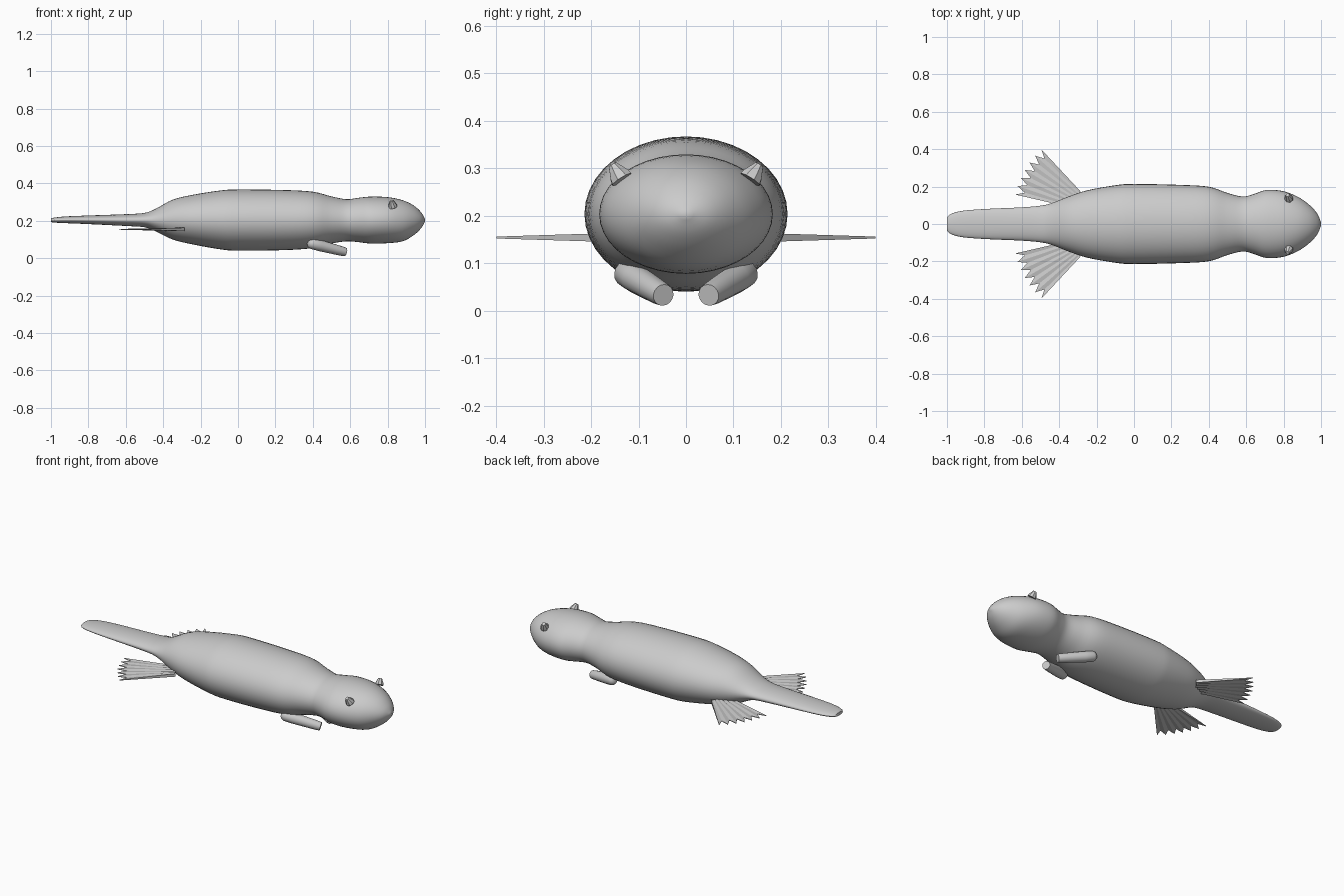
import bpy
import bmesh
from math import sin, cos, pi, radians
from mathutils import Vector

default_cube = bpy.data.objects.get("Cube")
if default_cube:
    bpy.data.objects.remove(default_cube, do_unlink=True)

# Single grey material
grey = bpy.data.materials.new("plain grey")
grey.use_nodes = True
grey.diffuse_color = (0.6, 0.6, 0.6, 1)
grey.node_tree.nodes["Principled BSDF"].inputs["Base Color"].default_value = grey.diffuse_color


def finish(bm, name, smooth_angle):
    """Turn a bmesh into a shaded, coloured object."""
    bmesh.ops.recalc_face_normals(bm, faces=bm.faces)
    mesh = bpy.data.meshes.new(name)
    bm.to_mesh(mesh)
    bm.free()
    mesh.materials.append(grey)
    obj = bpy.data.objects.new(name, mesh)
    bpy.context.collection.objects.link(obj)
    bpy.ops.object.select_all(action="DESELECT")
    obj.select_set(True)
    bpy.context.view_layer.objects.active = obj
    bpy.ops.object.shade_smooth_by_angle(angle=radians(smooth_angle))
    return obj


def bridge(bm, rings):
    """Skin closed rings of equal size and cap both ends."""
    count = len(rings[0])
    for a, b in zip(rings, rings[1:]):
        for i in range(count):
            j = (i + 1) % count
            bm.faces.new((a[i], a[j], b[j], b[i]))
    bm.faces.new(rings[0])
    bm.faces.new(rings[-1])


def smooth_path(points, steps):
    """Catmull-Rom interpolation through the points."""
    points = [Vector(p) for p in points]
    padded = [points[0]] + points + [points[-1]]
    result = []
    for a, b, c, d in zip(padded, padded[1:], padded[2:], padded[3:]):
        for s in range(steps):
            t = s / steps
            result.append(b + (c - a) * t / 2 + (a - b * 2.5 + c * 2 - d / 2) * t * t
                          + (b * 3 - a - c * 3 + d) * t ** 3 / 2)
    return result + [points[-1]]


def tube(name, start, end, profile, sides, smooth_angle):
    """Round part along an axis; profile holds (distance, radius)."""
    start, end = Vector(start), Vector(end)
    axis = (end - start).normalized()
    turn = axis.to_track_quat("Z", "Y")
    bm = bmesh.new()
    rings = []
    for along, radius in profile:
        rings.append([bm.verts.new(start + axis * along + turn @ Vector(
            (radius * cos(2 * pi * i / sides), radius * sin(2 * pi * i / sides), 0)))
            for i in range(sides)])
    bridge(bm, rings)
    return finish(bm, name, smooth_angle)


# Body, tail and head: x, half width, underside, top
stations = [
    (-1, .035, .193, .212), (-.98, .053, .19, .217), (-.92, .07, .187, .223),
    (-.8, .08, .182, .228), (-.6, .089, .172, .235), (-.5, .098, .165, .242),
    (-.44, .112, .143, .264), (-.35, .147, .1, .312), (-.25, .18, .075, .337),
    (-.1, .207, .048, .361), (0, .214, .04, .367), (.25, .209, .043, .364),
    (.4, .199, .054, .355), (.5, .166, .078, .33), (.58, .147, .09, .315),
    (.64, .16, .086, .322), (.71, .182, .078, .329), (.8, .175, .08, .326),
    (.88, .143, .09, .31), (.94, .1, .123, .281), (.98, .055, .161, .244),
    (1, .008, .197, .209),
]
SIDES = 40
body = bmesh.new()
body_rings = []
for x, width, low, high in smooth_path(stations, 4):
    middle, height = (low + high) / 2, (high - low) / 2
    body_rings.append([body.verts.new((x, width * cos(2 * pi * i / SIDES),
                                       middle + height * sin(2 * pi * i / SIDES)))
                       for i in range(SIDES)])
bridge(body, body_rings)
finish(body, "body", 60)


def hind_foot(name, side):
    """Pleated webbed fan with a toothed outer edge."""
    toes = 7
    rays = 2 * toes - 1
    bm = bmesh.new()
    rings = []
    for i in range(rays):
        angle = radians(133 + 34 * i / (rays - 1))
        ridge = i % 2 == 0
        thick = .009 if ridge else .004
        inner, outer = .17, (.478 if ridge else .43)
        ring = []
        for r, z in ((inner, thick), (outer, .002), (outer, -.002), (inner, -thick)):
            ring.append(bm.verts.new((-.17 + r * cos(angle),
                                      side * (.05 + r * sin(angle)), .154 + z)))
        rings.append(ring)
    bridge(bm, rings)
    return finish(bm, name, 20)


# Limbs and ears, mirrored across the body
arm_profile = [(0, .012), (.006, .022), (.02, .029), (.07, .03),
               (.16, .027), (.205, .025), (.222, .023)]
for label, side in (("left", 1), ("right", -1)):
    hind_foot(label + "_hind_foot", side)
    tube(label + "_foreleg", (.375, side * .132, .083), (.585, side * .043, .03),
         arm_profile, 16, 50)
    tube(label + "_ear", (.828, side * .135, .276), (.82, side * .157, .311),
         [(0, .025), (.012, .022), (.037, .01)], 8, 40)
